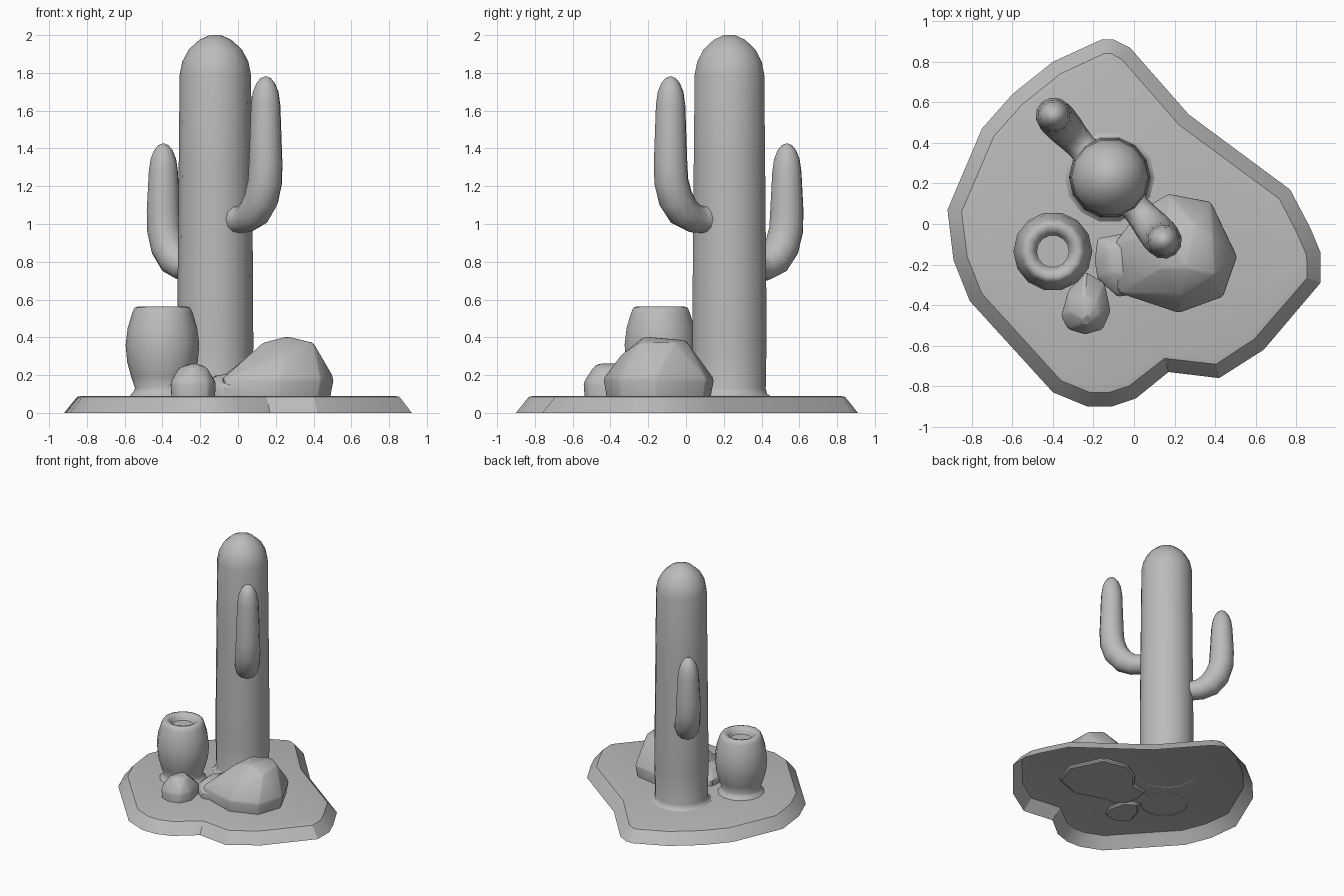
import bpy, bmesh, math
from mathutils import Vector

cube = bpy.data.objects.get("Cube")
if cube:
    bpy.data.objects.remove(cube, do_unlink=True)

GREY = (0.5, 0.5, 0.5, 1)
clay = bpy.data.materials.new("plain grey")
clay.use_nodes = True
clay.diffuse_color = GREY
clay.node_tree.nodes["Principled BSDF"].inputs["Base Color"].default_value = GREY


def finish(name, bm, angle):
    bmesh.ops.recalc_face_normals(bm, faces=bm.faces)
    mesh = bpy.data.meshes.new(name)
    bm.to_mesh(mesh)
    bm.free()
    mesh.materials.append(clay)
    ob = bpy.data.objects.new(name, mesh)
    bpy.context.collection.objects.link(ob)
    bpy.ops.object.select_all(action='DESELECT')
    ob.select_set(True)
    bpy.context.view_layer.objects.active = ob
    bpy.ops.object.shade_smooth_by_angle(angle=math.radians(angle))
    return ob


def loft(name, rings, cap_start=False, cap_end=True, angle=50):
    """Skin a list of closed rings of points."""
    bm = bmesh.new()
    loops = [[bm.verts.new(p) for p in ring] for ring in rings]
    n = len(loops[0])
    for a, b in zip(loops, loops[1:]):
        for i in range(n):
            j = (i + 1) % n
            bm.faces.new((a[i], a[j], b[j], b[i]))
    if cap_start:
        bm.faces.new(loops[0])
    if cap_end:
        bm.faces.new(loops[-1])
    return finish(name, bm, angle)


def circle(centre, radius, u, v, sides=14):
    return [centre + radius * (u * math.cos(t) + v * math.sin(t))
            for t in (math.tau * i / sides for i in range(sides))]


X, Y, Z = Vector((1, 0, 0)), Vector((0, 1, 0)), Vector((0, 0, 1))


def turned(name, x, y, profile):
    """Revolve (radius, height) pairs about an upright axis."""
    return loft(name, [circle(Vector((x, y, z)), r, X, Y) for r, z in profile])


# Ground slab: open shell with sloping sides and a softened rim
outline = [Vector(p) for p in (
    (-.16, .91), (-.40, .80), (-.60, .64), (-.75, .47), (-.92, .07), (-.89, -.18),
    (-.81, -.38), (-.40, -.83), (-.23, -.90), (-.11, -.90), (.01, -.86), (.17, -.73),
    (.42, -.76), (.64, -.62), (.92, -.29), (.92, -.14), (.87, -.02), (.77, .17),
    (.27, .54), (-.02, .87), (-.10, .91))]


def inset(points, d, z):
    ring = []
    for i, p in enumerate(points):
        e1 = (p - points[i - 1]).normalized()
        e2 = (points[(i + 1) % len(points)] - p).normalized()
        n = Vector((-e1.y - e2.y, e1.x + e2.x)).normalized()
        q = p + n * d
        ring.append(Vector((q.x, q.y, z)))
    return ring


loft("ground_slab", [inset(outline, d, z) for d, z in
                     ((0, 0), (.055, .068), (.07, .085), (.095, .09))], angle=25)

# Main cactus trunk with a flared foot and a domed top
TRUNK = Vector((-.12, .23, 0))
turned("cactus_trunk", TRUNK.x, TRUNK.y, [
    (.225, .088), (.205, .10), (.197, .13), (.201, .35), (.2, .65), (.194, 1.3),
    (.189, 1.79), (.175, 1.86), (.14, 1.925), (.085, 1.975), (.03, 2.0)])


def cactus_arm(name, direction, base, top):
    """Sweep a rounded limb out of the trunk and up."""
    out = Vector((*direction, 0)).normalized()
    side = out.cross(Z)
    steps = [(.15, base, .085), (.2, base, .072), (.25, base + .005, .077),
             (.32, base + .04, .088), (.375, base + .11, .093), (.405, base + .2, .092),
             (.41, base + .3, .09), (.41, top - .15, .079), (.41, top - .08, .069),
             (.41, top - .035, .05), (.41, top - .008, .028), (.41, top, .008)]
    pts = [TRUNK + out * d + Z * z for d, z, r in steps]
    rings = []
    for i, p in enumerate(pts):
        tangent = (pts[min(i + 1, len(pts) - 1)] - pts[max(i - 1, 0)]).normalized()
        rings.append(circle(p, steps[i][2], side, tangent.cross(side), 12))
    return loft(name, rings, cap_start=True)


cactus_arm("front_arm", (.65, -.76), 1.025, 1.78)
cactus_arm("back_arm", (-.67, .74), .77, 1.425)

# Barrel cactus with a sunken crown
turned("barrel_cactus", -.40, -.135, [
    (.175, .088), (.155, .11), (.145, .13), (.165, .19), (.187, .27), (.195, .36),
    (.184, .45), (.16, .53), (.147, .557), (.13, .563), (.102, .555), (.09, .53),
    (.08, .515)])


# Boulders: convex lumps with softened edges
def boulder(name, points):
    bm = bmesh.new()
    for p in points:
        bm.verts.new(p)
    hull = bmesh.ops.convex_hull(bm, input=bm.verts)
    loose = [v for v in bm.verts if not v.link_faces]
    bmesh.ops.delete(bm, geom=loose, context='VERTS')
    bmesh.ops.dissolve_limit(bm, angle_limit=math.radians(9), verts=bm.verts, edges=bm.edges)
    bmesh.ops.bevel(bm, geom=bm.edges[:], offset=.01, segments=1,
                    affect='EDGES', clamp_overlap=True)
    return finish(name, bm, 28)


def lump(name, plan, crest, waist, shrink):
    """Wide waist at one height, narrower foot in the ground, given crest points."""
    cx = sum(p[0] for p in plan) / len(plan)
    cy = sum(p[1] for p in plan) / len(plan)
    foot = [(cx + (x - cx) * shrink, cy + (y - cy) * shrink, .07) for x, y in plan]
    return boulder(name, foot + [(x, y, waist) for x, y in plan] + crest)


lump("large_boulder",
     [(.17, .15), (.38, .11), (.45, -.02), (.51, -.16), (.44, -.36), (.22, -.44),
      (.07, -.38), (-.08, -.34), (-.10, -.10), (.02, .06)],
     [(.15, -.03, .37), (.30, .0, .385), (.39, -.06, .375), (.26, -.22, .405),
      (.40, -.25, .37), (.13, -.22, .37), (.24, -.35, .3), (.43, -.2, .3), (-.02, -.2, .24)],
     .18, .93)
lump("low_boulder",
     [(-.18, -.07), (-.02, -.04), (.1, -.1), (.1, -.33), (-.08, -.36), (-.18, -.27),
      (-.195, -.18)],
     [(-.13, -.12, .195), (.02, -.1, .22), (.02, -.26, .22), (-.12, -.24, .195)],
     .14, .95)
lump("small_boulder",
     [(-.24, -.235), (-.145, -.29), (-.115, -.43), (-.155, -.52), (-.24, -.545),
      (-.325, -.52), (-.36, -.455), (-.325, -.33)],
     [(-.25, -.35, .262), (-.18, -.38, .25), (-.165, -.45, .24), (-.235, -.48, .262),
      (-.32, -.43, .235)],
     .16, .95)
